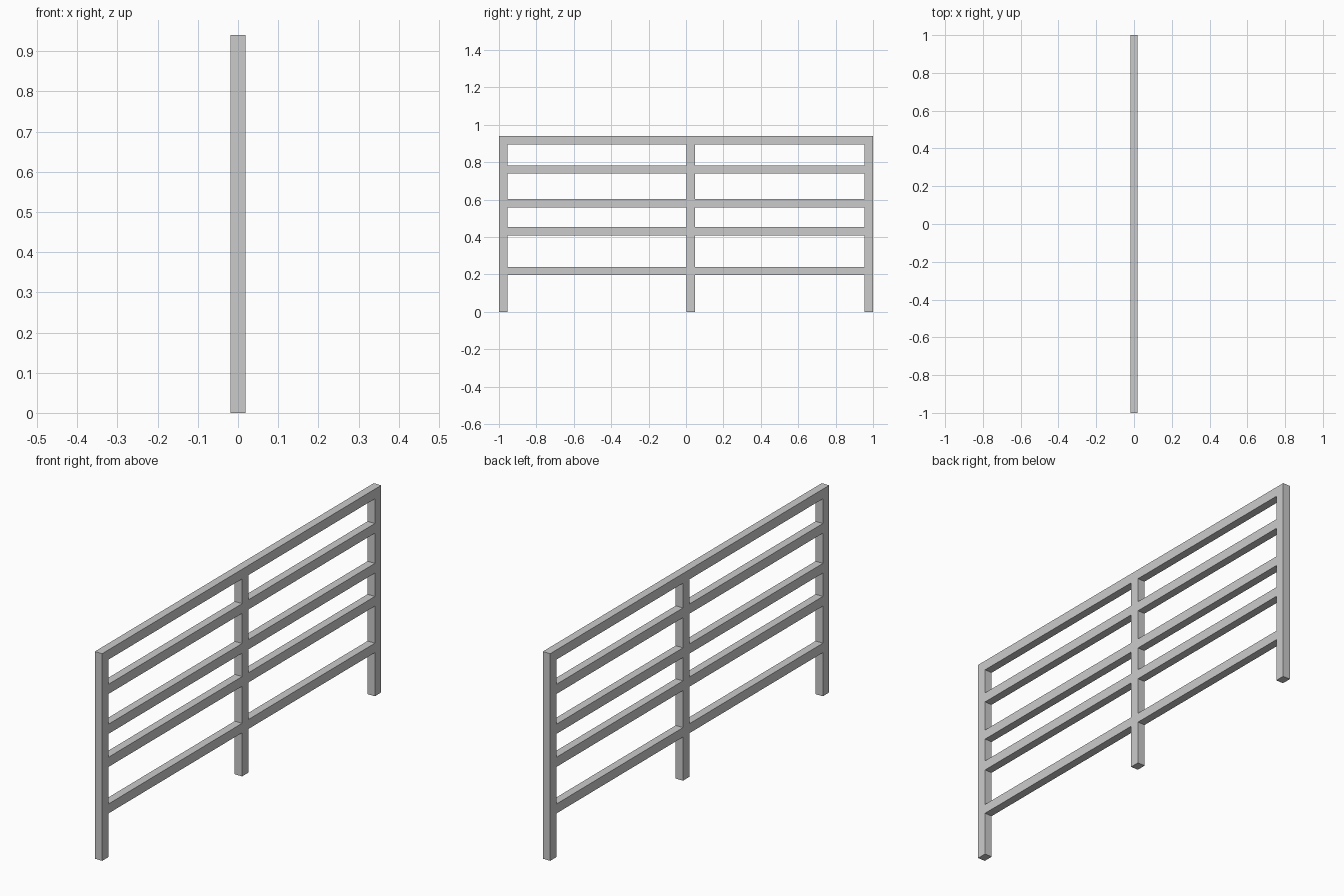
import bpy

if "Cube" in bpy.data.objects:
    bpy.data.objects.remove(bpy.data.objects["Cube"])

DEPTH = 0.037      # thickness along x
BAR = 0.045        # post width
HEIGHT = 0.94


def box(name, y0, y1, z0, z1):
    """Axis-aligned square bar centred on x = 0."""
    bpy.ops.mesh.primitive_cube_add(size=1, location=(0, (y0 + y1) / 2, (z0 + z1) / 2))
    obj = bpy.context.object
    obj.name = name
    obj.scale = (DEPTH, y1 - y0, z1 - z0)
    bpy.ops.object.transform_apply(location=False, rotation=False, scale=True)
    return obj


# Upright posts, full height
posts = {"left_post": -1.0, "middle_post": 0.003, "right_post": 1.0 - BAR}
for name, y in posts.items():
    box(name, y, y + BAR, 0, HEIGHT)

# Horizontal rails fitted between neighbouring posts
rails = [(0.198, 0.241), (0.409, 0.453), (0.559, 0.603), (0.740, 0.784), (0.896, HEIGHT)]
starts = list(posts.values())
for bay, (a, b) in enumerate(zip(starts, starts[1:]), 1):
    for i, (z0, z1) in enumerate(rails, 1):
        box(f"rail_bay{bay}_{i}", a + BAR, b, z0, z1)
